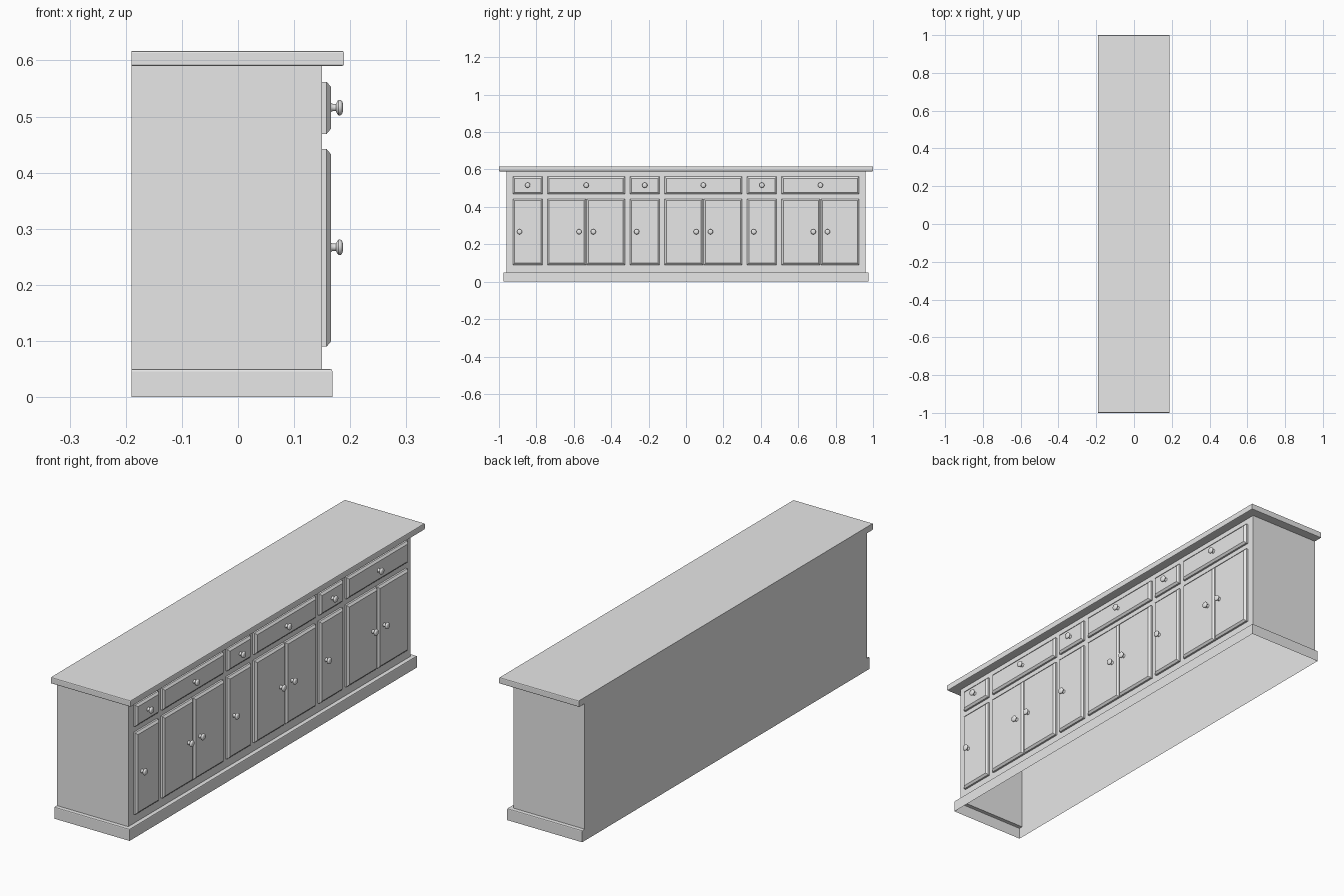
import bpy, bmesh, math

old = bpy.data.objects.get("Cube")
if old:
    bpy.data.objects.remove(old, do_unlink=True)

# Single painted finish
grey = bpy.data.materials.new("light_grey")
grey.use_nodes = True
grey.diffuse_color = (0.8, 0.8, 0.8, 1)
grey.node_tree.nodes["Principled BSDF"].inputs["Base Color"].default_value = (0.8, 0.8, 0.8, 1)

BACK, FRONT = -0.19, 0.15          # wall planes of the carcass


def loft(name, rings, cap_start=False, cap_end=False):
    """Skin closed rings of points, each counter-clockwise about the loft axis."""
    bm = bmesh.new()
    loops = [[bm.verts.new(p) for p in ring] for ring in rings]
    n = len(loops[0])
    for low, high in zip(loops, loops[1:]):
        for i in range(n):
            j = (i + 1) % n
            bm.faces.new((low[i], low[j], high[j], high[i]))
    if cap_start:
        bm.faces.new(loops[0][::-1])
    if cap_end:
        bm.faces.new(loops[-1])
    mesh = bpy.data.meshes.new(name)
    bm.to_mesh(mesh)
    bm.free()
    mesh.materials.append(grey)
    obj = bpy.data.objects.new(name, mesh)
    bpy.context.collection.objects.link(obj)
    return obj


def tier(name, profile, **caps):
    """Horizontal tier, flush at the back; profile rows are front x, half length, z."""
    rings = [[(BACK, -h, z), (f, -h, z), (f, h, z), (BACK, h, z)] for f, h, z in profile]
    return loft(name, rings, **caps)


def panel(name, y0, y1, z0, z1):
    """Raised panel with a chamfered front edge."""
    rings = []
    for x, d in ((FRONT, 0), (FRONT + 0.008, 0), (FRONT + 0.0155, 0.009)):
        a, b, c, e = y0 + d, y1 - d, z0 + d, z1 - d
        rings.append([(x, a, c), (x, b, c), (x, b, e), (x, a, e)])
    return loft(name, rings, cap_end=True)


# Plinth (open underneath), carcass walls and worktop
tier("plinth", [(0.168, 0.977, 0), (0.168, 0.977, 0.046), (0.167, 0.976, 0.049),
                (0.164, 0.973, 0.05), (FRONT, 0.96, 0.05)])
tier("carcass", [(FRONT, 0.96, 0.05), (FRONT, 0.96, 0.59)])
tier("worktop", [(0.185, 0.996, 0.59), (0.188, 0.999, 0.591), (0.189, 1.0, 0.594),
                 (0.189, 1.0, 0.613), (0.188, 0.999, 0.616), (0.185, 0.996, 0.617)],
     cap_start=True, cap_end=True)

# Turned knob, shared by every drawer and door
profile = [(0.0085, 0), (0.0065, 0.003), (0.0065, 0.009), (0.0115, 0.0115),
           (0.0138, 0.014), (0.0138, 0.017), (0.0115, 0.020), (0.007, 0.0215)]
SIDES = 20
angles = [2 * math.pi * i / SIDES for i in range(SIDES)]
master = loft("knob", [[(x, r * math.cos(a), r * math.sin(a)) for a in angles]
                       for r, x in profile], cap_end=True)
bpy.ops.object.select_all(action='DESELECT')
master.select_set(True)
bpy.context.view_layer.objects.active = master
bpy.ops.object.shade_smooth_by_angle(angle=math.radians(40))
knob_mesh = master.data
bpy.data.objects.remove(master)


def knob(name, y, z):
    obj = bpy.data.objects.new(name, knob_mesh)
    obj.location = (FRONT + 0.0155, y, z)
    bpy.context.collection.objects.link(obj)


# Three repeats of a narrow bay followed by a wide bay
NARROW, WIDE, GAP = 0.158, 0.414, 0.027
DRAWER, DOOR = (0.469, 0.562), (0.09, 0.442)
DRAWER_KNOB, DOOR_KNOB = 0.516, 0.267
y = -(3 * (NARROW + WIDE) + 5 * GAP) / 2
for bay in range(1, 4):
    for kind, width in (("narrow", NARROW), ("wide", WIDE)):
        mid = y + width / 2
        tag = f"{kind}_{bay}"
        panel(f"{kind}_drawer_{bay}", y, y + width, *DRAWER)
        knob(f"drawer_knob_{tag}", mid, DRAWER_KNOB)
        if kind == "narrow":
            panel(f"narrow_door_{bay}", y, y + width, *DOOR)
            knob(f"door_knob_{tag}", mid - 0.043, DOOR_KNOB)
        else:
            # Pair of doors meeting in the middle
            panel(f"wide_door_{bay}_a", y, mid - 0.002, *DOOR)
            panel(f"wide_door_{bay}_b", mid + 0.002, y + width, *DOOR)
            for side in (-1, 1):
                knob(f"door_knob_{tag}_{'a' if side < 0 else 'b'}",
                     mid + side * 0.038, DOOR_KNOB)
        y += width + GAP
